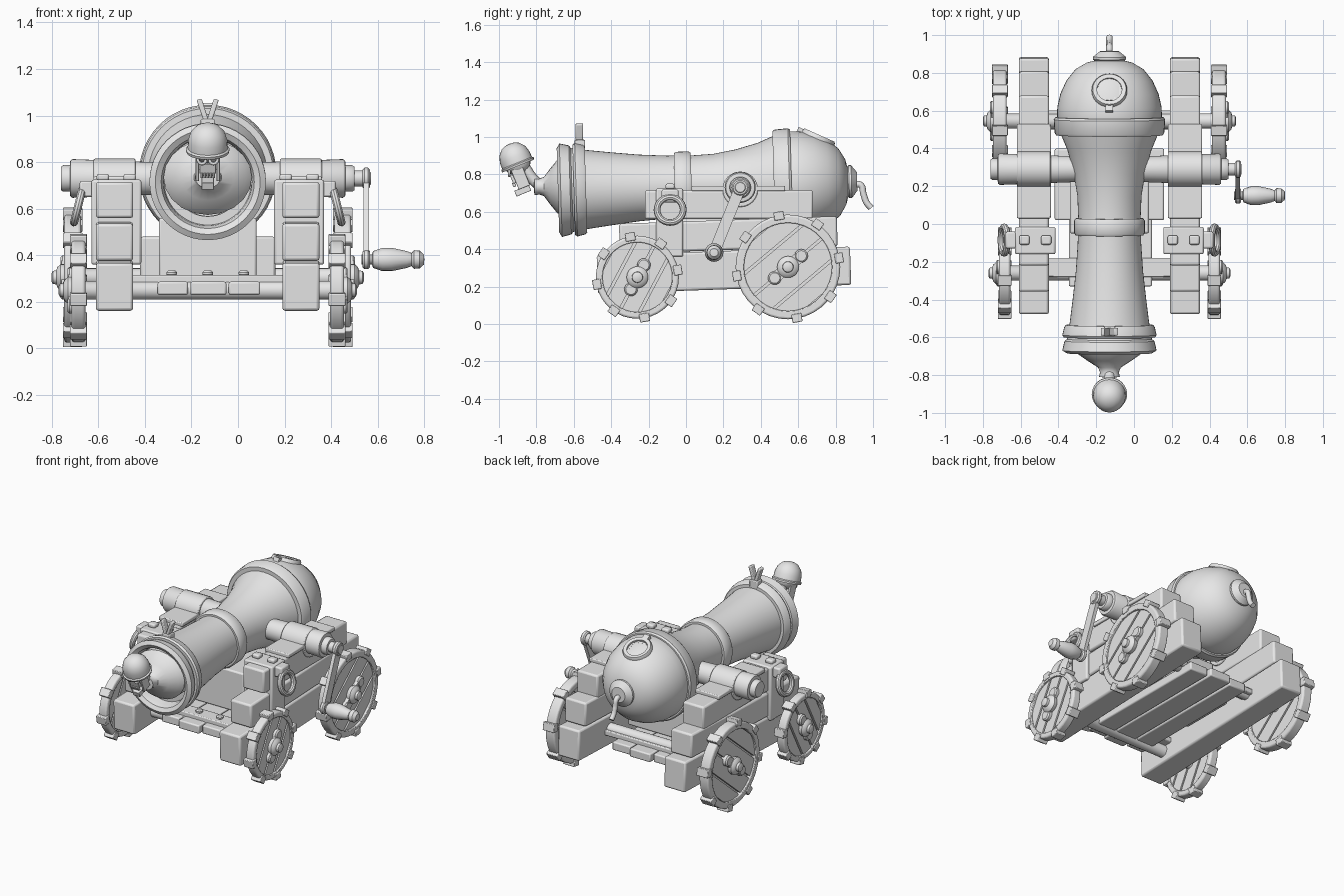
import bpy, bmesh, math
from mathutils import Matrix, Vector

if "Cube" in bpy.data.objects:
    bpy.data.objects.remove(bpy.data.objects["Cube"])

CX = -0.13  # centre line of the gun and carriage
R, T = math.radians, Matrix.Translation
AX_X = Matrix.Rotation(R(90), 4, 'Y')  # turns a z axis into an x axis
GUN = T((0, 0, 0.735)) @ Matrix.Rotation(R(-88.3), 4, 'X')  # gun axis, muzzle at negative

mat = bpy.data.materials.new("plain grey")
mat.diffuse_color = (0.8, 0.8, 0.8, 1)
mat.use_nodes = True
mat.node_tree.nodes["Principled BSDF"].inputs["Base Color"].default_value = mat.diffuse_color


def finish(name, bm, mirror=False, bevel=0, smooth=35):
    bmesh.ops.remove_doubles(bm, verts=bm.verts, dist=1e-5)
    bmesh.ops.recalc_face_normals(bm, faces=bm.faces)
    me = bpy.data.meshes.new(name)
    bm.to_mesh(me)
    bm.free()
    me.materials.append(mat)
    if smooth:
        me.shade_smooth()
        me.set_sharp_from_angle(angle=R(smooth))
    ob = bpy.data.objects.new(name, me)
    ob.location.x = CX
    bpy.context.collection.objects.link(ob)
    if mirror:
        ob.modifiers.new("Mirror", 'MIRROR').use_clip = False
    if bevel:
        b = ob.modifiers.new("Bevel", 'BEVEL')
        b.width, b.segments, b.limit_method = bevel, 2, 'ANGLE'
    return ob


def box(bm, x, y, z, M=Matrix()):
    c = Vector(((x[0] + x[1]) / 2, (y[0] + y[1]) / 2, (z[0] + z[1]) / 2))
    s = Matrix.Diagonal((x[1] - x[0], y[1] - y[0], z[1] - z[0], 1))
    bmesh.ops.create_cube(bm, size=1, matrix=M @ T(c) @ s)


def lathe(bm, prof, M=Matrix(), seg=32):
    rings = []
    for r, h in prof:
        n = seg if r > 1e-6 else 1
        rings.append([bm.verts.new(M @ Vector((r * math.cos(2 * math.pi * i / seg),
                      r * math.sin(2 * math.pi * i / seg), h))) for i in range(n)])
    for a, b in zip(rings, rings[1:]):
        for i in range(seg):
            j = (i + 1) % seg
            q = [a[i % len(a)], a[j % len(a)], b[j % len(b)], b[i % len(b)]]
            q = list(dict.fromkeys(q))
            if len(q) > 2:
                bm.faces.new(q)


def cyl(bm, r, h0, h1, M, seg=20, c=0.008):
    lathe(bm, [(0, h0), (r - c, h0), (r, h0 + c), (r, h1 - c), (r - c, h1), (0, h1)], M, seg)


def torus(bm, rad, r, M, seg=28):
    lathe(bm, [(rad + r * math.cos(k * math.pi / 5), r * math.sin(k * math.pi / 5))
               for k in range(11)], M, seg)


def tube(name, pts, r):
    cu = bpy.data.curves.new(name, 'CURVE')
    cu.dimensions, cu.bevel_depth, cu.bevel_resolution, cu.use_fill_caps = '3D', r, 2, True
    sp = cu.splines.new('BEZIER')
    sp.bezier_points.add(len(pts) - 1)
    for p, co in zip(sp.bezier_points, pts):
        p.co, p.handle_left_type, p.handle_right_type = co, 'AUTO', 'AUTO'
    cu.materials.append(mat)
    ob = bpy.data.objects.new(name, cu)
    ob.location.x = CX
    bpy.context.collection.objects.link(ob)


# Barrel: bore, flared muzzle, waist and round breech
bm = bmesh.new()
lathe(bm, [(0, -0.5), (0.18, -0.5), (0.19, -0.64), (0.2, -0.67), (0.225, -0.685), (0.25, -0.67),
           (0.238, -0.62), (0.225, -0.61), (0.21, -0.52), (0.195, -0.4), (0.178, -0.25),
           (0.168, -0.1), (0.165, 0.03), (0.17, 0.15), (0.19, 0.27), (0.222, 0.39),
           (0.255, 0.47), (0.278, 0.56), (0.276, 0.62), (0.26, 0.69), (0.228, 0.76),
           (0.18, 0.82), (0.12, 0.855), (0.06, 0.87), (0, 0.873)], GUN, 48)
finish("barrel", bm)

# Raised bands round the barrel
bm = bmesh.new()
for r0, r1, a, b in ((0.25, 0.24, -0.6, -0.535), (0.187, 0.187, -0.06, 0.03),
                     (0.29, 0.295, 0.47, 0.565)):
    lathe(bm, [(0.15, a), (r0 - 0.008, a), (r0, a + 0.012), (r1, b - 0.012),
               (r1 - 0.008, b), (0.15, b)], GUN, 48)
finish("barrel_bands", bm)

# Breech knob and fuse
bm = bmesh.new()
lathe(bm, [(0.06, 0.82), (0.065, 0.85), (0.088, 0.872), (0.088, 0.885), (0.05, 0.915), (0, 0.915)], GUN)
finish("breech_knob", bm)
tube("fuse", [(0, 0.89, 0.735), (0, 0.93, 0.745), (0, 0.95, 0.69), (0, 0.965, 0.65), (0, 0.99, 0.62)], 0.017)

# Grated porthole on the breech
bm = bmesh.new()
P = T((0, 0.705, 0.99)) @ Matrix.Rotation(R(-24), 4, 'X')
lathe(bm, [(0.066, -0.03), (0.066, 0.02), (0.088, 0.022), (0.094, 0.012), (0.094, -0.06)], P, 28)
cyl(bm, 0.07, -0.03, -0.005, P)
for k in range(-2, 3):
    o = k * 0.027
    l = math.sqrt(0.067 ** 2 - o * o)
    box(bm, (o - 0.004, o + 0.004), (-l, l), (-0.01, 0.01), P)
    box(bm, (-l, l), (o - 0.004, o + 0.004), (-0.01, 0.009), P)
box(bm, (-0.02, 0.02), (-0.12, -0.085), (-0.03, 0.016), P)
finish("porthole_grate", bm)

# Forked sight on the muzzle
bm = bmesh.new()
box(bm, (-0.03, 0.03), (-0.595, -0.54), (0.93, 0.985))
for s in (-1, 1):
    box(bm, (-0.011, 0.011), (-0.59, -0.55), (0, 0.1),
        T((s * 0.006, 0, 0.975)) @ Matrix.Rotation(R(s * 18), 4, 'Y'))
finish("fork_sight", bm, bevel=0.005)

# Ragged shoulders and neck coming out of the bore
bm = bmesh.new()
N = T((0, 0, 0.735)) @ Matrix.Diagonal((1, 1, 0.85, 1)) @ Matrix.Rotation(R(-90), 4, 'X')
lathe(bm, [(0.185, -0.56), (0.19, -0.66), (0.165, -0.69), (0.115, -0.725), (0.06, -0.76),
           (0.05, -0.785), (0.055, -0.81), (0, -0.815)], N, 20)
finish("shoulders", bm)
tube("neck", [(0, -0.77, 0.735), (0, -0.81, 0.765), (0, -0.865, 0.84)], 0.03)

# Skull with brow, hollow eyes, cheeks and jaw
H = T((0, -0.905, 0.865)) @ Matrix.Rotation(R(22), 4, 'X')
bm = bmesh.new()
bmesh.ops.create_uvsphere(bm, u_segments=20, v_segments=12, radius=1,
                          matrix=H @ Matrix.Diagonal((0.066, 0.074, 0.07, 1)))
for s in (-1, 1):
    torus(bm, 0.017, 0.007, H @ T((s * 0.025, -0.058, -0.036)) @ Matrix.Rotation(R(70), 4, 'X'), 12)
    box(bm, (s * 0.045 - 0.007, s * 0.045 + 0.007), (-0.045, 0.02), (-0.14, -0.03), H)
box(bm, (-0.035, 0.035), (-0.06, 0.0), (-0.1, -0.055), H)
box(bm, (-0.026, 0.026), (-0.07, 0.015), (-0.17, -0.137), H)
for k in range(-2, 3):
    box(bm, (k * 0.013 - 0.005, k * 0.013 + 0.005), (-0.066, -0.05), (-0.118, -0.095), H)
finish("skull", bm, bevel=0.004)

# Helmet
bm = bmesh.new()
lathe(bm, [(0.07, -0.02), (0.092, -0.022), (0.094, -0.01), (0.086, -0.004), (0.085, 0.03),
           (0.074, 0.065), (0.05, 0.092), (0.025, 0.103), (0, 0.106)], H, 24)
finish("helmet", bm)

# Trunnions
bm = bmesh.new()
X = T((0, 0.29, 0.73)) @ AX_X
lathe(bm, [(0.065, 0.1), (0.083, 0.58), (0.077, 0.59), (0.057, 0.592), (0.057, 0.62), (0.05, 0.63), (0, 0.63)], X)
finish("trunnions", bm, True)

# Stepped cheeks made of three stacked beams
bm = bmesh.new()
tilt = T((0, 0.2, 0.3)) @ Matrix.Rotation(R(2), 4, 'X') @ T((0, -0.2, -0.3))
for y0, y1, z0, z1 in ((-0.475, 0.88, 0.185, 0.39), (-0.35, 0.815, 0.395, 0.555)):
    box(bm, (0.32, 0.48), (y0, y1), (z0, z1), tilt)
box(bm, (0.32, 0.48), (-0.22, 0.68), (0.56, 0.715))
finish("cheeks", bm, True, 0.012)

# Trunnion saddle plates
bm = bmesh.new()
for y0, y1, a in ((0.03, 0.22, 4), (0.37, 0.53, -4)):
    box(bm, (0.31, 0.49), (y0, y1), (0.71, 0.738))
lathe(bm, [(0.095, 0.31), (0.095, 0.49), (0.07, 0.49), (0.07, 0.31), (0.095, 0.31)],
      T((0, 0.29, 0.72)) @ AX_X, 24)
finish("saddle_plates", bm, True, 0.006)

# Strapped posts with bolts, brackets and pull rings
bm = bmesh.new()
box(bm, (0.285, 0.5), (-0.16, -0.015), (0.36, 0.725))
finish("posts", bm, True, 0.01)
bm = bmesh.new()
for x in (0.335, 0.45):
    box(bm, (x - 0.027, x + 0.027), (-0.11, -0.06), (0.72, 0.75))
box(bm, (0.49, 0.55), (-0.13, -0.04), (0.65, 0.72))
finish("post_bolts", bm, True, 0.01)
bm = bmesh.new()
torus(bm, 0.07, 0.018, T((0.557, -0.085, 0.61)) @ Matrix.Rotation(R(-14), 4, 'Y') @ AX_X)
finish("pull_rings", bm, True)

# Floor planks, cross bars, bolts and bed blocks
bm = bmesh.new()
for x0, x1, e in ((-0.215, -0.085, 0.0), (-0.075, 0.08, 0.02), (0.09, 0.225, 0.0)):
    box(bm, (x0, x1), (-0.33 - e, 0.66 + e), (0.23, 0.287))
finish("floor_planks", bm, False, 0.008)
bm = bmesh.new()
for y in (-0.23, 0.55):
    box(bm, (-0.33, 0.33), (y - 0.05, y + 0.05), (0.28, 0.315))
finish("cross_bars", bm, False, 0.006)
bm = bmesh.new()
for y in (-0.23, 0.55):
    for x in (-0.155, 0, 0.155):
        cyl(bm, 0.023, 0.31, 0.335, T((x, y, 0)), 12)
finish("floor_bolts", bm)
bm = bmesh.new()
box(bm, (-0.29, 0.29), (0.02, 0.4), (0.285, 0.48))
box(bm, (-0.21, 0.21), (-0.05, 0.36), (0.285, 0.56))
finish("bed_blocks", bm, False, 0.01)


# Wheels: rim, studs, slanted planks, cleat and hub
def wheel(name, y, z, r, d, h, hub, ang):
    W = T((d, y, z))
    ri = r * 0.84
    bm = bmesh.new()
    lathe(bm, [(ri, -h), (r - 0.008, -h), (r, -h + 0.008), (r, h - 0.008), (r - 0.008, h), (ri, h), (ri, -h)],
          W @ AX_X, 36)
    for k in range(8):
        box(bm, (-h - 0.006, h + 0.006), (-0.027, 0.027), (r - 0.025, r + 0.02),
            W @ Matrix.Rotation(R(k * 45 + 10), 4, 'X'))
    finish(name + "_rims", bm, True, 0.004)
    A = W @ Matrix.Rotation(R(ang), 4, 'X')
    bm = bmesh.new()
    cyl(bm, ri + 0.004, -0.012, 0.006, W @ AX_X, 36, 0.001)
    edges, g = [-ri, -ri * 0.52, 0, ri * 0.52, ri], 0.007
    for a, b in zip(edges, edges[1:]):
        a, b = a + g, b - g
        us = [a + (b - a) * k / 8 for k in range(9)]
        half = [(u, math.sqrt(ri * ri - u * u)) for u in us]
        loop = half + [(u, -v) for u, v in reversed(half)]
        f = bm.faces.new([bm.verts.new(A @ Vector((-h * 0.65, v, u))) for u, v in loop])
        new = bmesh.ops.extrude_face_region(bm, geom=[f])["geom"]
        bmesh.ops.translate(bm, vec=(h * 1.3, 0, 0), verts=[e for e in new if isinstance(e, bmesh.types.BMVert)])
    finish(name + "_planks", bm, True)
    bm = bmesh.new()
    l = r * 0.33
    box(bm, (0, h + 0.012), (-l, l), (-0.03, 0.03), A)
    for s in (-1, 1):
        cyl(bm, 0.036, 0, h + 0.016, A @ T((0, s * l, 0)) @ AX_X, 16)
    e = hub - d
    lathe(bm, [(0.04, -d), (0.04, 0), (0.058, h), (0.058, h + 0.015), (0.045, e - 0.025), (0.03, e - 0.02),
               (0.028, e - 0.005), (0.018, e), (0, e)], W @ AX_X, 20)
    finish(name + "_hubs_and_axle", bm, True)


wheel("front_wheel", -0.26, 0.25, 0.222, 0.555, 0.03, 0.64, 62)
wheel("rear_wheel", 0.545, 0.305, 0.28, 0.58, 0.036, 0.67, 40)

# Crank shaft, arm and turned handle on the right side
bm = bmesh.new()
cyl(bm, 0.034, 0.61, 0.7, X)
C = T((0, 0.29, 0.73)) @ Matrix.Rotation(R(-22), 4, 'X')
box(bm, (0.668, 0.692), (-0.03, 0.03), (-0.375, 0))
for v, r in ((0, 0.046), (-0.375, 0.042)):
    cyl(bm, r, 0.665, 0.697, T((0, 0, v)) @ AX_X, 16)
for v in [w for w in bm.verts if w.co.x > 0.66 and w.co.z < 0.2]:
    v.co = C @ v.co
finish("crank_arm", bm, False)
bm = bmesh.new()
lathe(bm, [(0, 0.66), (0.022, 0.66), (0.022, 0.705), (0.036, 0.71), (0.05, 0.75), (0.05, 0.79), (0.036, 0.855),
           (0.028, 0.875), (0.04, 0.885), (0.038, 0.91), (0.022, 0.928), (0, 0.93)],
      T((0, 0.15, 0.382)) @ AX_X, 16)
finish("crank_handle", bm)
